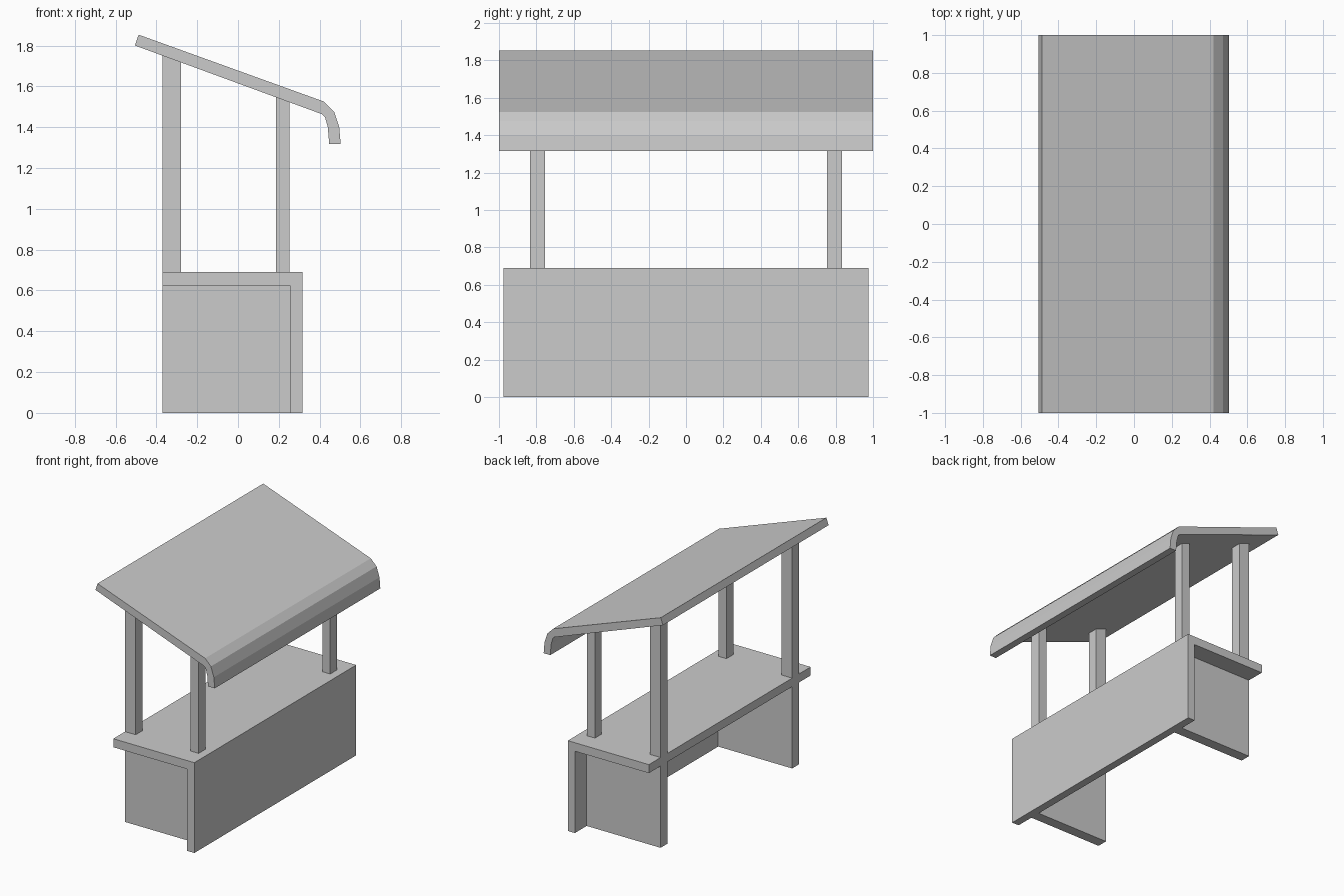
import bpy

if "Cube" in bpy.data.objects:
    bpy.data.objects.remove(bpy.data.objects["Cube"])


def extrude_profile(name, profile, y0, y1):
    """Solid made by sweeping an (x, z) outline along y."""
    n = len(profile)
    verts = [(x, y, z) for y in (y0, y1) for x, z in profile]
    faces = [tuple(range(n)), tuple(reversed(range(n, 2 * n)))]
    faces += [((i + 1) % n, i, i + n, (i + 1) % n + n) for i in range(n)]
    mesh = bpy.data.meshes.new(name)
    mesh.from_pydata(verts, [], faces)
    mesh.validate()
    mesh.update()
    obj = bpy.data.objects.new(name, mesh)
    bpy.context.collection.objects.link(obj)
    return obj


def underside(x):
    """Height of the sloping roof's lower face."""
    return 1.80 + (x + 0.505) * (1.463 - 1.80) / (0.413 + 0.505)


# Counter: worktop and front panel share one L-shaped section
extrude_profile("counter", [(-0.37, 0.625), (0.255, 0.625), (0.255, 0),
                            (0.315, 0), (0.315, 0.69), (-0.37, 0.69)], -0.977, 0.977)

# Sloping roof with a curled front edge
extrude_profile("roof", [(-0.505, 1.80), (0.413, 1.463), (0.426, 1.45),
                         (0.440, 1.40), (0.447, 1.317), (0.503, 1.317),
                         (0.496, 1.40), (0.471, 1.476), (0.422, 1.525),
                         (-0.487, 1.853)], -1, 1)

# Side panels and posts, mirrored to both ends
for side, s in (("left", -1), ("right", 1)):
    y0, y1 = sorted((s * 0.753, s * 0.835))
    extrude_profile("side_panel_" + side, [(-0.37, 0), (0.255, 0),
                                           (0.255, 0.625), (-0.37, 0.625)], y0, y1)
    for part, x0, x1 in (("back_post_", -0.37, -0.28), ("front_post_", 0.185, 0.252)):
        extrude_profile(part + side, [(x0, 0.69), (x1, 0.69),
                                      (x1, underside(x1)), (x0, underside(x0))], y0, y1)
